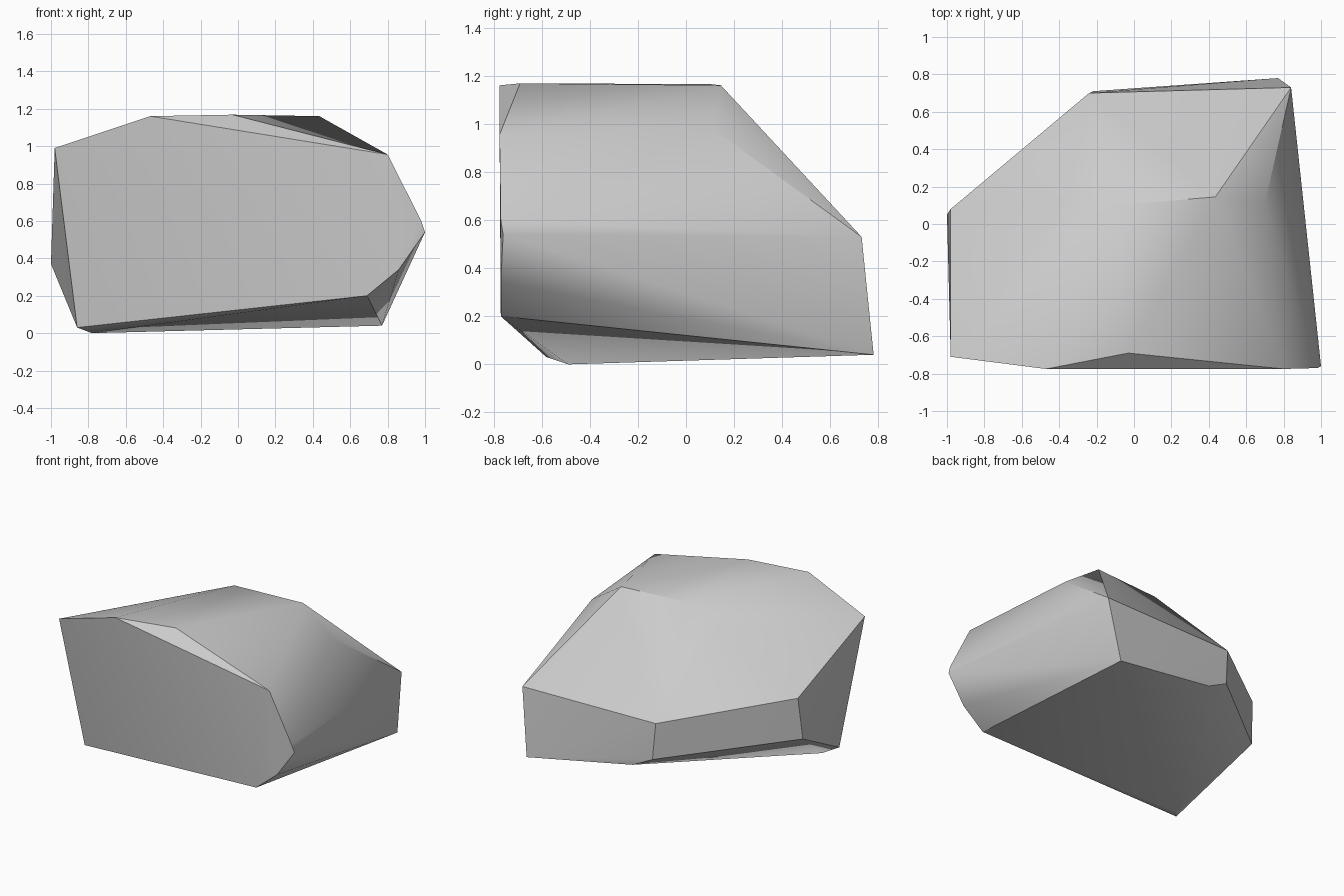
import bpy
import bmesh
import math

# Remove the default cube only
default_cube = bpy.data.objects.get("Cube")
if default_cube:
    bpy.data.objects.remove(default_cube, do_unlink=True)


def make_material(name, colour):
    """Flat single-colour material for viewport and render."""
    material = bpy.data.materials.new(name)
    material.use_nodes = True
    material.diffuse_color = colour
    shader = material.node_tree.nodes["Principled BSDF"]
    shader.inputs["Base Color"].default_value = colour
    shader.inputs["Roughness"].default_value = 0.9
    return material


def make_boulder(name, corner_groups, material):
    """Wrap a taut convex skin around groups of corner points."""
    bm = bmesh.new()
    for corners in corner_groups:
        for corner in corners:
            bm.verts.new(corner)
    hull = bmesh.ops.convex_hull(bm, input=bm.verts[:])

    # Drop any corners the skin does not touch
    loose = [v for v in bm.verts if not v.link_faces]
    bmesh.ops.delete(bm, geom=loose, context="VERTS")
    bmesh.ops.recalc_face_normals(bm, faces=bm.faces[:])

    mesh = bpy.data.meshes.new(name)
    bm.to_mesh(mesh)
    bm.free()
    mesh.materials.append(material)
    boulder = bpy.data.objects.new(name, mesh)
    bpy.context.collection.objects.link(boulder)
    return boulder


# Broad split face at the front, clockwise from its upper right-hand corner
front_face = [
    (-.98, -.71, .99), (-.47, -.775, 1.16), (.8, -.775, .955),
    (.98, -.77, .6), (1, -.76, .54), (.86, -.77, .34),
    (.69, -.77, .2), (-.86, -.58, .03),
]

# Rounded crown and the shoulders falling away from it
crown = [
    (-.03, -.69, 1.168), (.435, .145, 1.16), (-.1, .1, 1.165),
    (.7, .11, .98), (-.35, .12, 1.05), (-.7, -.28, .99),
]

# Rim below the sloping back
back_rim = [(.84, .73, .53), (-.24, .7, .53), (-.98, .08, .68)]

# Undercut foot
foot = [
    (.77, .78, .04), (-.06, .715, .18), (-.22, .71, .26),
    (-1, .05, .37), (-.78, -.49, 0),
]

stone_grey = make_material("stone grey", (.6, .6, .6, 1))
boulder = make_boulder("boulder", [front_face, crown, back_rim, foot], stone_grey)

# Soft shading across shallow facets, crisp breaks elsewhere
bpy.ops.object.select_all(action="DESELECT")
boulder.select_set(True)
bpy.context.view_layer.objects.active = boulder
bpy.ops.object.shade_smooth_by_angle(angle=math.radians(30))
